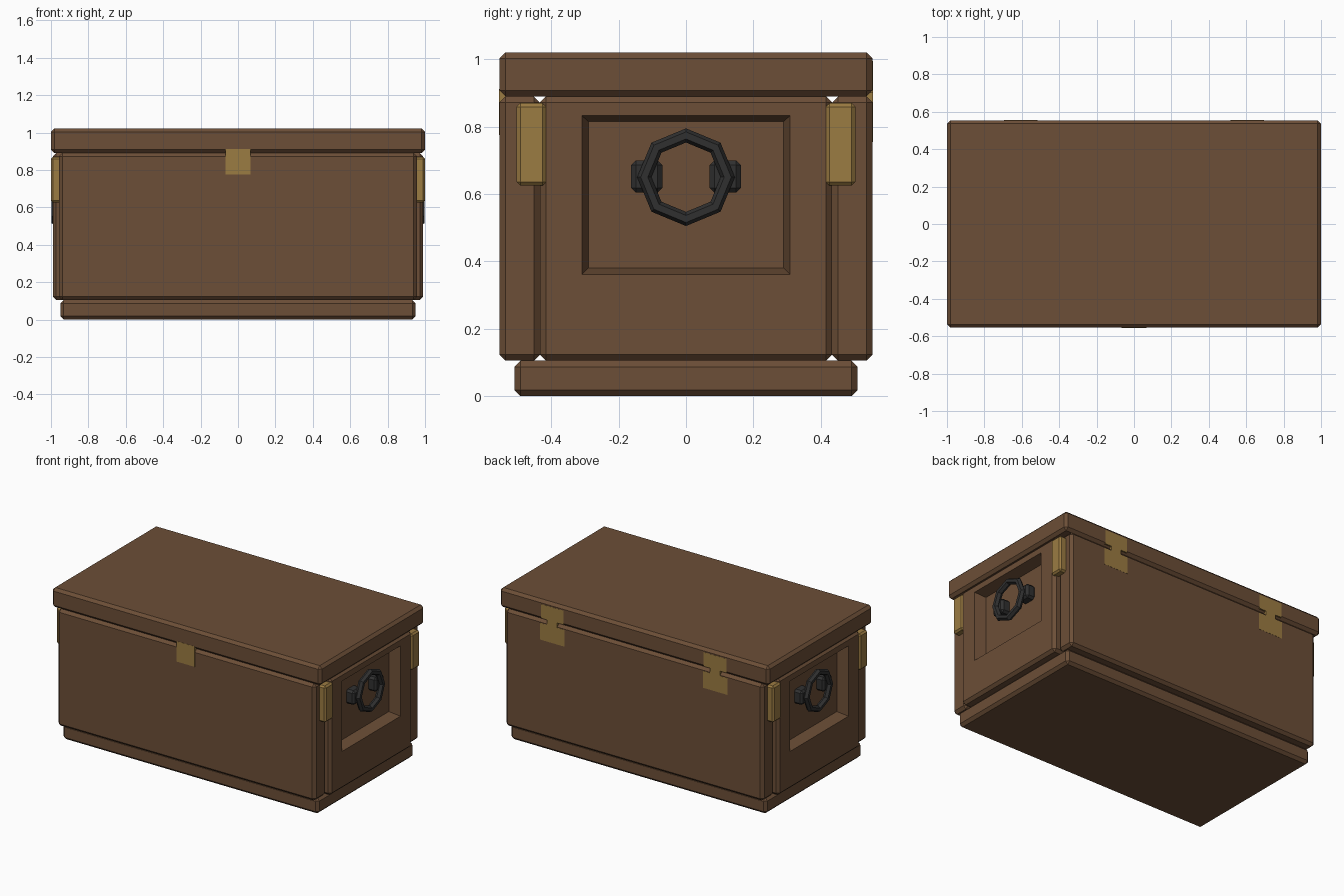
import bpy, bmesh
from math import pi
from mathutils import Matrix

if "Cube" in bpy.data.objects:
    bpy.data.objects.remove(bpy.data.objects["Cube"])


def material(name, rgb):
    m = bpy.data.materials.new(name)
    m.diffuse_color = (*rgb, 1)
    m.use_nodes = True
    m.node_tree.nodes["Principled BSDF"].inputs["Base Color"].default_value = m.diffuse_color
    return m


WOOD = material("wood", (0.15, 0.077, 0.038))
BRASS = material("brass", (0.33, 0.2, 0.055))
IRON = material("dark_iron", (0.03, 0.03, 0.03))


def box_mesh(lo, hi, bevel):
    """Chamfered box between two corners."""
    bm = bmesh.new()
    bmesh.ops.create_cube(bm, size=1)
    for v in bm.verts:
        v.co = [(a + b) / 2 + c * (b - a) for a, b, c in zip(lo, hi, v.co)]
    if bevel:
        bmesh.ops.bevel(bm, geom=bm.edges[:], offset=bevel, segments=1, affect='EDGES')
    return bm


def finish(name, bm, mat):
    me = bpy.data.meshes.new(name)
    bmesh.ops.recalc_face_normals(bm, faces=bm.faces[:])
    bm.to_mesh(me)
    bm.free()
    me.materials.append(mat)
    ob = bpy.data.objects.new(name, me)
    bpy.context.collection.objects.link(ob)
    return ob


def box(name, lo, hi, mat, bevel=0.018):
    return finish(name, box_mesh(lo, hi, bevel), mat)


def mirror(ob, x=False, y=False):
    mod = ob.modifiers.new("mirror", 'MIRROR')
    mod.use_axis = (x, y, False)


# Plinth and lid
box("plinth", (-0.95, -0.51, 0), (0.95, 0.51, 0.105), WOOD)
box("lid", (-1, -0.554, 0.89), (1, 0.554, 1.021), WOOD)

# Front and back boards
mirror(box("long_boards", (-0.957, -0.554, 0.105), (0.957, -0.434, 0.89), WOOD), y=True)

# End boards with a recessed, sloping-sided panel
bm = box_mesh((0.87, -0.434, 0.105), (0.99, 0.434, 0.89), 0.018)
bm.normal_update()
face = max(bm.faces, key=lambda f: f.calc_center_median().x)
for x, half, z0, z1 in ((0.99, 0.309, 0.361, 0.833), (0.917, 0.29, 0.38, 0.815)):
    bmesh.ops.inset_region(bm, faces=[face], thickness=0.01)
    mid = face.calc_center_median()
    for v in face.verts:
        v.co = (x, half if v.co.y > mid.y else -half, z1 if v.co.z > mid.z else z0)
mirror(finish("end_boards", bm, WOOD), x=True)

# Brass plates over the four corner joints
mirror(box("corner_plates", (0.945, -0.503, 0.625), (1.0, -0.415, 0.87), BRASS, 0.011), x=True, y=True)

# Handle mounts and eight-sided rings
mirror(box("handle_mounts", (0.905, 0.07, 0.604), (0.975, 0.163, 0.7), IRON, 0.014), x=True, y=True)
bpy.ops.mesh.primitive_torus_add(major_segments=8, minor_segments=6,
                                 major_radius=0.124, minor_radius=0.021)
ring = bpy.context.object
ring.name = "handle_rings"
ring.data.transform(Matrix.Translation((0.98, 0, 0.65)) @ Matrix.Rotation(pi / 2, 4, 'Y'))
ring.data.materials.append(IRON)
mirror(ring, x=True)

# Front latch plate
box("latch", (-0.067, -0.555, 0.775), (0.067, -0.535, 0.912), BRASS, 0)

# Back hinges: lower leaf, knuckle, upper leaf
for name, half, z0, z1 in (("hinge_lower_leaves", 0.09, 0.755, 0.868),
                           ("hinge_knuckles", 0.037, 0.868, 0.9),
                           ("hinge_upper_leaves", 0.085, 0.9, 0.995)):
    mirror(box(name, (0.605 - half, 0.535, z0), (0.605 + half, 0.555, z1), BRASS, 0), x=True)
